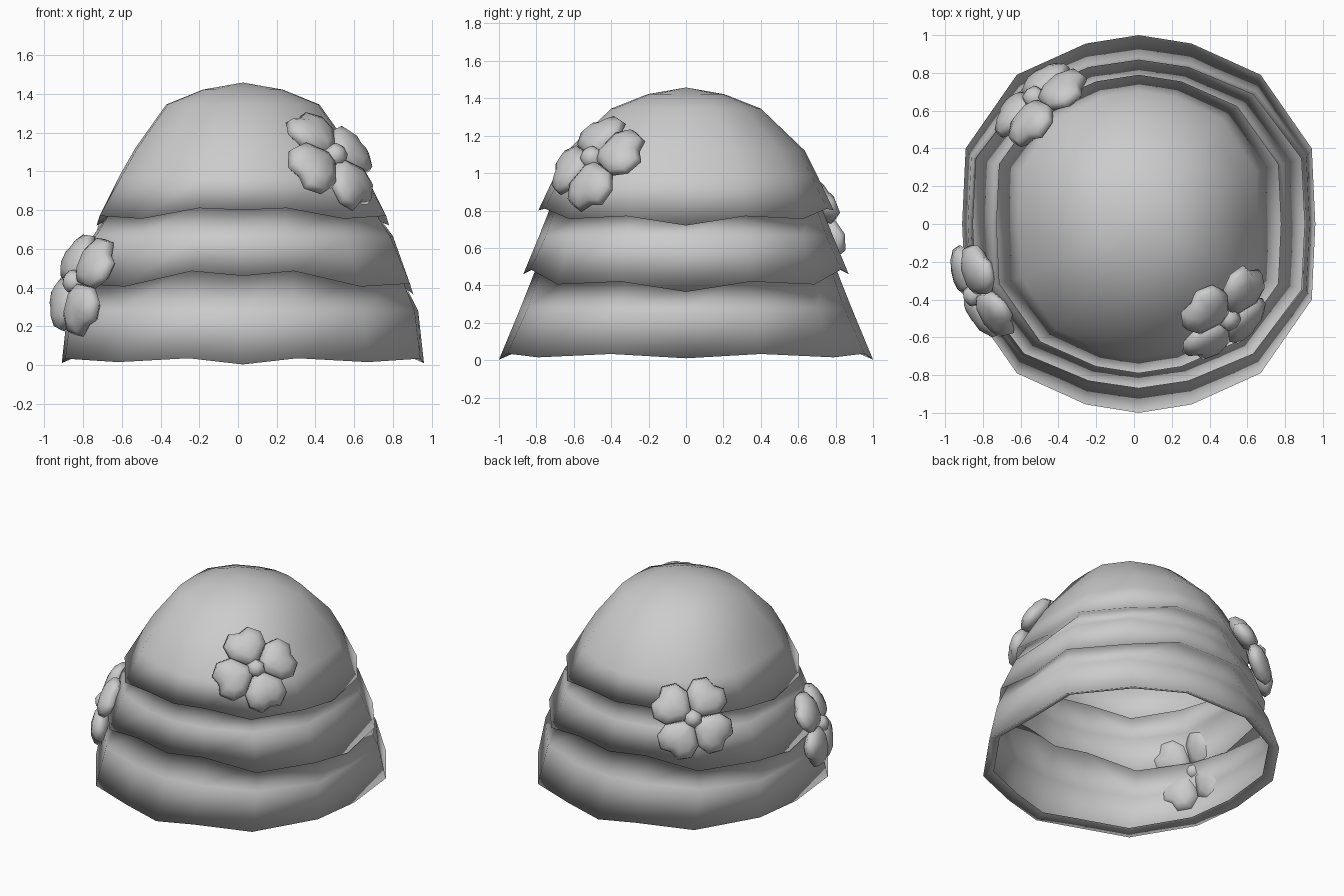
import bpy, bmesh, math
from mathutils import Vector, Matrix

if "Cube" in bpy.data.objects:
    bpy.data.objects.remove(bpy.data.objects["Cube"])

CX = 0.025
# shape of one quarter of the 16-sided ring, from the side (+x) to the back (+y)
QX = [1, 0.98, 0.69, 0.30, 0]
QY = [0, 0.40, 0.79, 0.955, 1]
# wavy hem heights over the same quarter
HEM1 = [0.010, 0.033, 0.015, 0.035, 0.003]
HEM2 = [0.365, 0.420, 0.405, 0.485, 0.460]
HEM3 = [0.720, 0.770, 0.755, 0.810, 0.800]


def flat(z):
    return [z] * 5


def up(hem, d):
    return [h + d for h in hem]


def finish(bm, name, angle):
    bmesh.ops.recalc_face_normals(bm, faces=bm.faces[:])
    mesh = bpy.data.meshes.new(name)
    bm.to_mesh(mesh)
    bm.free()
    ob = bpy.data.objects.new(name, mesh)
    bpy.context.collection.objects.link(ob)
    bpy.ops.object.select_all(action='DESELECT')
    ob.select_set(True)
    bpy.context.view_layer.objects.active = ob
    bpy.ops.object.shade_smooth_by_angle(angle=math.radians(angle))
    return ob


def ring(bm, rx, ry, heights):
    verts = []
    for i in range(16):
        q = i % 8
        k = q if q <= 4 else 8 - q
        if i >= 8:
            k = (i - 8) if i <= 12 else 16 - i
        sx = 1 if (i <= 4 or i >= 12) else -1
        sy = 1 if i <= 8 else -1
        verts.append(bm.verts.new((CX + sx * rx * QX[k], sy * ry * QY[k], heights[k])))
    return verts


def bridge(bm, a, b):
    n = len(a)
    for i in range(n):
        j = (i + 1) % n
        bm.faces.new((a[i], a[j], b[j], b[i]))


# tiered shell: three overlapping skirts, the top one closing into a dome
bm = bmesh.new()
profile = [
    (0.865, 0.93, up(HEM1, 0.03)),
    (0.935, 1.00, HEM1),
    (0.905, 0.885, flat(0.28)),
    (0.835, 0.80, up(HEM2, 0.035)),
    (0.880, 0.87, HEM2),
    (0.775, 0.785, flat(0.665)),
    (0.690, 0.72, up(HEM3, 0.03)),
    (0.755, 0.79, HEM3),
    (0.635, 0.705, flat(0.98)),
    (0.555, 0.635, flat(1.12)),
    (0.395, 0.40, flat(1.345)),
    (0.205, 0.205, flat(1.422)),
]
rings = [ring(bm, *p) for p in profile]
for a, b in zip(rings, rings[1:]):
    bridge(bm, a, b)
tip = bm.verts.new((CX, 0, 1.458))
for i in range(16):
    bm.faces.new((rings[-1][i], rings[-1][(i + 1) % 16], tip))
finish(bm, "tiered_shell", 180)

# flowers: four notched petals around a small round centre
HALF = [(0.03, 0.03), (0.13, 0.135), (0.225, 0.14), (0.29, 0.07)]
OUTLINE = HALF + [(0.27, 0)] + [(u, -v) for u, v in reversed(HALF)]
MID = Vector((0.17, 0))


def flower(name, centre, normal, spin):
    n = Vector(normal).normalized()
    v = (Vector((0, 0, 1)) - n * n.z).normalized()
    u = v.cross(n)
    frame = Matrix((u, v, n)).transposed().to_4x4()
    frame.translation = Vector(centre)
    bm = bmesh.new()
    for k in range(4):
        rot = Matrix.Rotation(math.radians(spin + 90 * k), 4, 'Z')
        layers = []
        for s, h in ((0.6, -0.06), (1, -0.02), (0.95, 0.02), (0.6, 0.05)):
            layer = []
            for p in OUTLINE:
                w = MID + (Vector(p) - MID) * s
                bend = h - 0.5 * w.x * w.x
                layer.append(bm.verts.new(frame @ rot @ Vector((w.x, w.y, bend))))
            layers.append(layer)
        for a, b in zip(layers, layers[1:]):
            bridge(bm, a, b)
        for layer, h in ((layers[0], -0.085), (layers[-1], 0.045)):
            c = bm.verts.new(frame @ rot @ Vector((MID.x, 0, h)))
            for i in range(len(layer)):
                bm.faces.new((layer[i], layer[(i + 1) % len(layer)], c))
    bmesh.ops.create_uvsphere(bm, u_segments=6, v_segments=4, radius=0.07,
                              matrix=frame @ Matrix.Translation((0, 0, 0.005)))
    finish(bm, name, 180)


flower("flower_front_right", (0.495, -0.495, 1.075), (0.58, -0.58, 0.55), 18)
flower("flower_left", (-0.835, -0.37, 0.425), (-0.87, -0.40, 0.28), 38)
flower("flower_back_left", (-0.52, 0.66, 0.77), (-0.62, 0.68, 0.42), 54)
